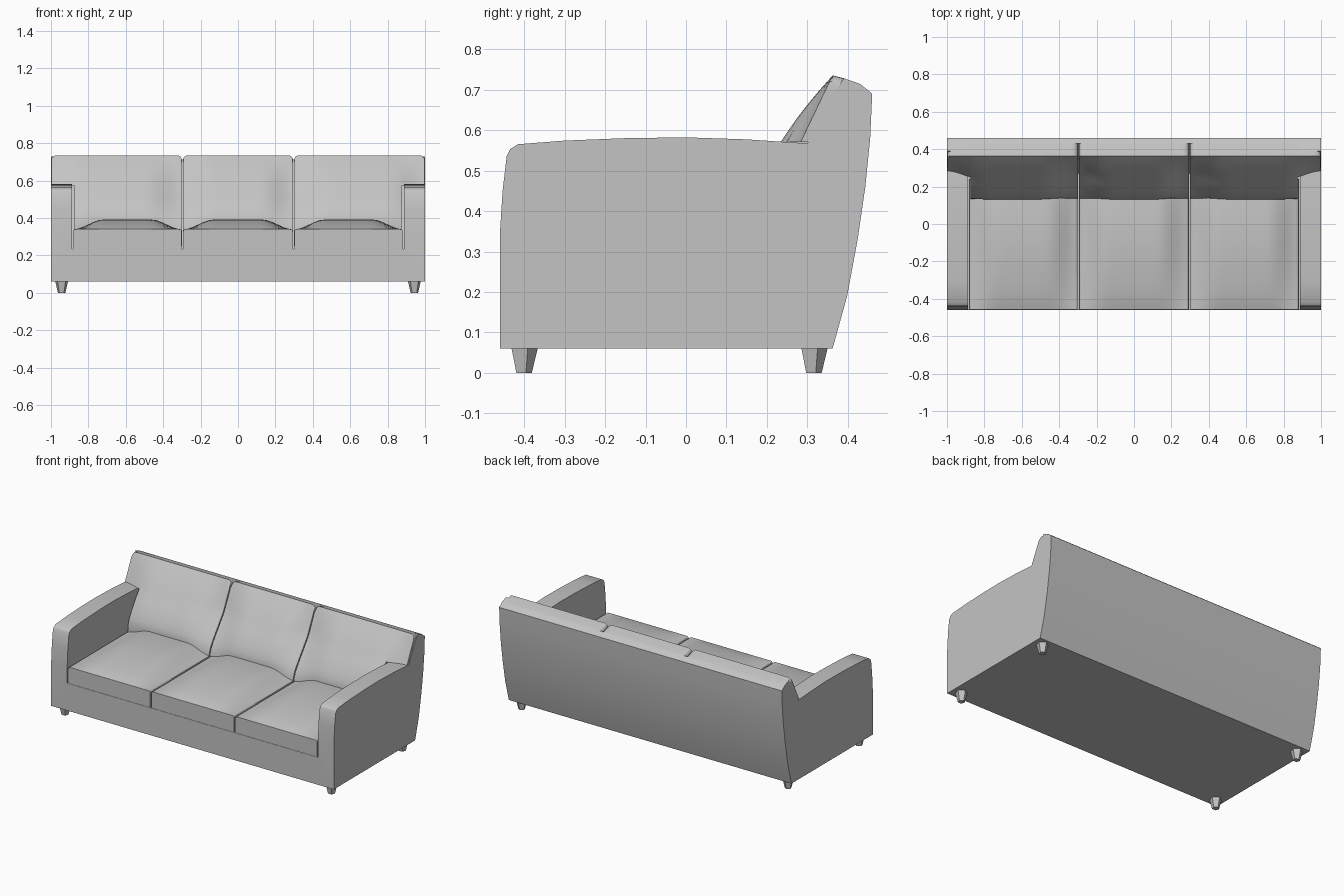
import bpy, bmesh, math

cube = bpy.data.objects.get("Cube")
if cube:
    bpy.data.objects.remove(cube, do_unlink=True)

fabric = bpy.data.materials.new("grey_fabric")
fabric.use_nodes = True
GREY = (0.55, 0.55, 0.55, 1)
fabric.diffuse_color = GREY
fabric.node_tree.nodes["Principled BSDF"].inputs["Base Color"].default_value = GREY


def finish(bm, name, smooth=True):
    bmesh.ops.recalc_face_normals(bm, faces=bm.faces)
    mesh = bpy.data.meshes.new(name)
    bm.to_mesh(mesh)
    bm.free()
    mesh.materials.append(fabric)
    obj = bpy.data.objects.new(name, mesh)
    bpy.context.collection.objects.link(obj)
    if smooth:
        smooth_angle(obj)
    return obj


def activate(obj):
    bpy.ops.object.select_all(action='DESELECT')
    obj.select_set(True)
    bpy.context.view_layer.objects.active = obj


def smooth_angle(obj):
    activate(obj)
    bpy.ops.object.shade_smooth_by_angle(angle=math.radians(30))


def loft(name, stations, smooth=True):
    """Skin (x, [(y, z), ...]) sections and cap both ends."""
    bm = bmesh.new()
    rings = [[bm.verts.new((x, y, z)) for y, z in ring] for x, ring in stations]
    n = len(rings[0])
    for a, b in zip(rings, rings[1:]):
        for i in range(n):
            j = (i + 1) % n
            bm.faces.new((a[i], a[j], b[j], b[i]))
    bm.faces.new(rings[0])
    bm.faces.new(rings[-1])
    return finish(bm, name, smooth)


def lerp_curve(points, t):
    for (t0, v0), (t1, v1) in zip(points, points[1:]):
        if t <= t1:
            return v0 + (v1 - v0) * (t - t0) / (t1 - t0)
    return points[-1][1]


def crown(x, x0, x1):
    """Zero at the seams, one over the flat middle."""
    t = min(max(min(x - x0, x1 - x) / (x1 - x0) / 0.28, 0), 1)
    return t * t * (3 - 2 * t)


def corner_drop(x, x0, x1, radius):
    d = min(max(min(x - x0, x1 - x) / radius, 0), 1)
    return radius * (1 - math.sqrt(1 - (1 - d) ** 2))


def spaced(x0, x1, n=28):
    return [x0 + (x1 - x0) * (1 - math.cos(math.pi * i / n)) / 2 for i in range(n + 1)]


# Shell: full side profile across the width, with the seat well cut out
profile = [(-0.46, 0.06), (-0.46, 0.34), (-0.453, 0.45), (-0.443, 0.535),
           (-0.434, 0.553), (-0.415, 0.565), (-0.3, 0.574), (-0.15, 0.58),
           (0, 0.582), (0.15, 0.577), (0.3, 0.567), (0.345, 0.66), (0.39, 0.728),
           (0.43, 0.714), (0.46, 0.69), (0.455, 0.58), (0.443, 0.46),
           (0.424, 0.33), (0.398, 0.19), (0.362, 0.06)]
shell = loft("sofa_shell", [(-1, profile), (1, profile)], False)
well = [(-0.6, 0.235), (0.27, 0.235), (0.43, 0.66), (0.43, 1), (-0.6, 1)]
cutter = loft("seat_well_cutter", [(-0.887, well), (0.887, well)], False)
cutter.hide_render = True
cut = shell.modifiers.new("seat_well", 'BOOLEAN')
cut.operation = 'DIFFERENCE'
cut.solver = 'EXACT'
cut.object = cutter
activate(shell)
bpy.ops.object.modifier_apply(modifier=cut.name)
bpy.data.objects.remove(cutter, do_unlink=True)
smooth_angle(shell)


# Seat cushions: flat front edge, crowned top
def seat_section(x, x0, x1):
    ring = [(0.24, 0.23), (-0.458, 0.23)]
    drop = corner_drop(x, x0, x1, 0.012)
    for i in range(17):
        v = i / 16
        rise = 0.052 * crown(x, x0, x1) * math.sin(math.pi * min(v * 0.85, 1)) ** 0.7
        ring.append((-0.458 + 0.698 * v, 0.34 + rise - drop))
    return ring


# Back cushions: leaning, with a bulging front
LEAN = [(0.24, 0.15), (0.33, 0.13), (0.40, 0.155), (0.57, 0.283),
        (0.715, 0.352), (0.74, 0.365)]


def back_section(x, x0, x1, low):
    drop = corner_drop(x, x0, x1, 0.025)
    ring = []
    for i in range(15):
        z = low + (0.735 - low) * i / 14
        belly = math.sin(math.pi * min(max((z - 0.34) / 0.395, 0), 1))
        y = lerp_curve(LEAN, z) - 0.05 * crown(x, x0, x1) * belly
        ring.append((y, min(z, 0.735 - drop)))
    ring += [(0.39, 0.728 - drop), (0.43, 0.714 - drop), (0.43, max(low, 0.56))]
    if low < 0.5:
        ring.append((0.29, low))
    else:
        ring.append((0.36, low))
    return ring


SEAM, INNER = 0.297, 0.874
for side, x0, x1 in (("right", -0.881, -SEAM - 0.004), ("middle", -SEAM + 0.004, SEAM - 0.004),
                     ("left", SEAM + 0.004, 0.881)):
    loft(side + "_seat_cushion", [(x, seat_section(x, x0, x1)) for x in spaced(x0, x1)])

a = SEAM - 0.003
loft("middle_back_cushion", [(x, back_section(x, -a, a, 0.25)) for x in spaced(-a, a)])
for side, s in (("left", 1), ("right", -1)):
    x0, x1 = SEAM + 0.003, 0.998
    body = [x for x in spaced(x0, x1) if x < INNER - 0.005] + [INNER]
    loft(side + "_back_cushion", [(s * x, back_section(x, x0, x1, 0.25)) for x in body])
    # Wing of the cushion that rests over the arm
    wing = [INNER] + [x for x in spaced(x0, x1) if x > INNER + 0.005]
    loft(side + "_cushion_wing", [(s * x, back_section(x, x0, x1, 0.57)) for x in wing])

# Legs: five-sided tapered feet
for side, s in (("left", 1), ("right", -1)):
    for end, y in (("front", -0.402), ("back", 0.314)):
        bm = bmesh.new()
        bmesh.ops.create_cone(bm, cap_ends=True, segments=5, radius1=0.021,
                              radius2=0.036, depth=0.062)
        bmesh.ops.translate(bm, vec=(s * 0.943, y, 0.031), verts=bm.verts)
        finish(bm, end + "_" + side + "_leg", False)
